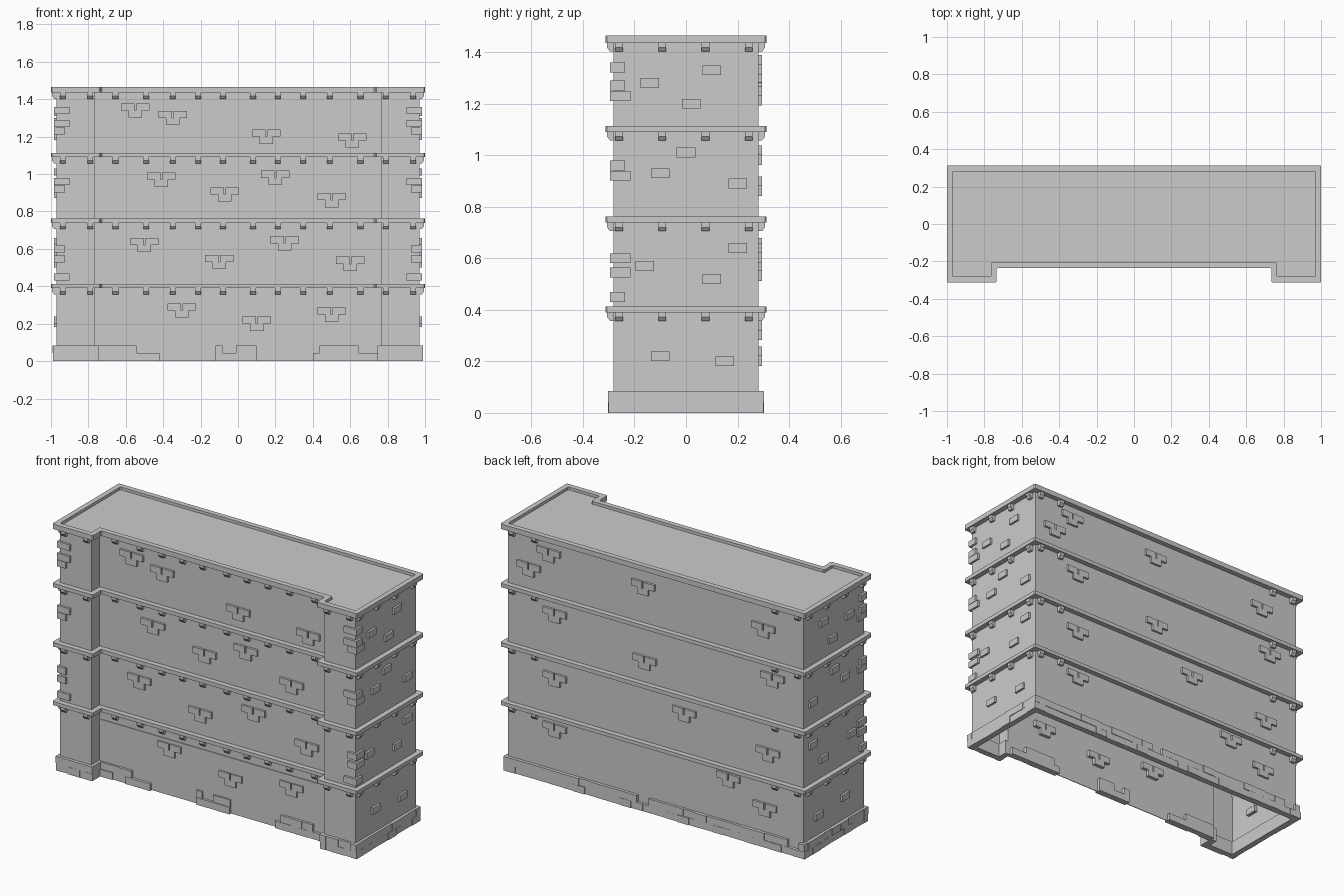
import bpy, bmesh, random
from mathutils import Matrix, Vector

if "Cube" in bpy.data.objects:
    bpy.data.objects.remove(bpy.data.objects["Cube"])

random.seed(4)
W, D, XI, YR = 0.97, 0.282, 0.765, -0.205   # wall half width, half depth, wing edge, recessed front
BANDS = [(0.39, 0.412), (0.738, 0.762), (1.09, 1.113), (1.435, 1.465)]


def outline(o, bev=0.0):
    """U-shaped footprint pushed outward by o, with optional chamfered corners."""
    w, d, xi, yr = W + o, D + o, XI - o, YR - o
    pts = [(-w, -d), (-xi, -d), (-xi, yr), (xi, yr), (xi, -d), (w, -d), (w, d), (-w, d)]
    if not bev:
        return pts
    out = []
    for i, p in enumerate(pts):
        p = Vector(p)
        a, b = Vector(pts[i - 1]), Vector(pts[(i + 1) % len(pts)])
        out += [p + (a - p).normalized() * bev, p + (b - p).normalized() * bev]
    return out


def finish(bm, name):
    bmesh.ops.recalc_face_normals(bm, faces=bm.faces)
    me = bpy.data.meshes.new(name)
    bm.to_mesh(me)
    bm.free()
    ob = bpy.data.objects.new(name, me)
    bpy.context.collection.objects.link(ob)
    return ob


def loft(name, rings, closed=False):
    """Skin between (points, z) rings; closed joins last ring to first."""
    bm = bmesh.new()
    loops = [[bm.verts.new((p[0], p[1], z)) for p in pts] for pts, z in rings]
    n = len(loops[0])
    pairs = list(zip(loops, loops[1:])) + ([(loops[-1], loops[0])] if closed else [])
    for a, b in pairs:
        for i in range(n):
            j = (i + 1) % n
            bm.faces.new((a[i], a[j], b[j], b[i]))
    return finish(bm, name)


def box(bm, lo, hi):
    c = [(a + b) / 2 for a, b in zip(lo, hi)]
    s = [abs(b - a) for a, b in zip(lo, hi)]
    bmesh.ops.create_cube(bm, size=1, matrix=Matrix.Translation(c) @ Matrix.Diagonal((*s, 1)))


def wall_box(bm, axis, sign, plane, u0, u1, z0, z1, out, inn=0.02):
    """Box set in a wall facing sign*axis; u runs along the wall."""
    a, b = plane - sign * inn, plane + sign * out
    if axis == 'y':
        box(bm, (u0, a, z0), (u1, b, z1))
    else:
        box(bm, (a, u0, z0), (b, u1, z1))


# Open-bottomed hollow walls
loft("walls", [(outline(0), 0), (outline(0), 1.45)])

# Floor bands and parapet rim
for i, (z0, z1) in enumerate(BANDS):
    o, n = outline(0.031, 0.006), outline(0.0, 0.006)
    loft("parapet" if i == 3 else f"floor_band_{i + 1}",
         [(n, z0), (o, z0), (o, z1), (n, z1)], closed=True)

# Roof deck
bm = bmesh.new()
bm.faces.new([bm.verts.new((x, y, 1.448)) for x, y in outline(0.002)])
roof = finish(bm, "roof_deck")

# Thin ground-floor panel in the recessed front
bm = bmesh.new()
box(bm, (-0.755, YR - 0.004, 0.0), (0.755, YR, 0.33))
finish(bm, "ground_floor_panel")


# Brackets with a sloped underside
def bracket(bm, axis, sign, plane, u, z):
    prof = [(0, 0), (0.024, 0), (0.024, -0.018), (0.013, -0.033), (0, -0.033)]
    ends = []
    for du in (-0.015, 0.015):
        ends.append([bm.verts.new((u + du, plane + sign * p, z + q) if axis == 'y'
                                  else (plane + sign * p, u + du, z + q)) for p, q in prof])
    bm.faces.new(ends[0])
    bm.faces.new(ends[1][::-1])
    for i in range(5):
        j = (i + 1) % 5
        bm.faces.new((ends[0][i], ends[1][i], ends[1][j], ends[0][j]))


bm = bmesh.new()
for z, _ in BANDS:
    for s in (-1, 1):
        for x in (0.79, 0.937):
            bracket(bm, 'y', -1, -D, s * x, z)
            bracket(bm, 'y', 1, D, s * x, z)
        for x in (0.08, 0.212, 0.348, 0.49, 0.655):
            bracket(bm, 'y', -1, YR, s * x, z)
        for y in (-0.26, -0.092, 0.076, 0.243):
            bracket(bm, 'x', s, s * W, y, z)
finish(bm, "brackets")


# Two-course brick plinth
def plinth(bm, axis, sign, plane, u0, u1, skip=0.0):
    n = max(1, round((u1 - u0) / 0.075))
    step = (u1 - u0) / n
    for row in (0, 1):
        cuts = [u0 + step * k for k in range(n + 1)]
        if row:
            cuts = [u0] + [c + step / 2 for c in cuts[:-1]] + [u1]
        for a, b in zip(cuts, cuts[1:]):
            if row and random.random() < skip:
                continue
            out = 0.018 + random.uniform(-0.004, 0.003)
            wall_box(bm, axis, sign, plane, a, b, row * 0.042,
                     row * 0.042 + 0.042, out)


bm = bmesh.new()
e = 0.018
for s in (-1, 1):
    plinth(bm, 'x', s, s * W, -D - e, D + e, 0.1)
    plinth(bm, 'x', -s, s * XI, -D - e, YR)
    lo, hi = sorted((s * (XI - e), s * (W + e)))
    plinth(bm, 'y', -1, -D, lo, hi)
plinth(bm, 'y', 1, D, -W - e, W + e, 0.2)
for a, b in ((-0.75, -0.42), (-0.12, 0.1), (0.4, 0.75)):
    plinth(bm, 'y', -1, YR, a, b, 0.25)
finish(bm, "plinth_bricks")


# Raised brick clusters scattered over the walls
def cluster(bm, axis, sign, plane, u, z, layout):
    for du, dz in layout:
        wall_box(bm, axis, sign, plane, u + du - 0.036, u + du + 0.036,
                 z + dz - 0.019, z + dz + 0.019, 0.013)


STEP = [(-0.04, 0.019), (0.04, 0.019), (0.0, -0.019)]
PAIR = [(0, 0)]
FRONT = [(-.55, 1.34), (-.35, 1.30), (.15, 1.2), (.61, 1.18), (-.41, .97), (-.07, .89), (.2, .98),
         (.5, .86), (-.5, .62), (-.1, .53), (.25, .63), (.6, .52), (-.3, .27), (.1, .2), (.5, .25)]
BACK = [(.83, 1.23), (.7, 1.35), (.08, 1.32), (-.71, 1.28), (.66, 1.0), (.07, .88), (-.77, 1.0),
        (.66, .62), (-.19, .64), (-.74, .55), (.66, .32), (-.48, .33), (-.72, .22)]
SIDE = [(-.14, 1.28), (.1, 1.33), (.02, 1.2), (-.1, .93), (0, 1.01), (.2, .89), (-.16, .57),
        (.1, .52), (.2, .64), (-.1, .22), (.15, .2)]

bm = bmesh.new()
for u, z in FRONT:
    cluster(bm, 'y', -1, YR, u, z, STEP)
for u, z in BACK:
    cluster(bm, 'y', 1, D, u, z, STEP)
for s in (-1, 1):
    for u, z in SIDE:
        cluster(bm, 'x', s, s * W, u, z, PAIR)
finish(bm, "wall_bricks")

# Corner bricks wrapping the front wing corners
bm = bmesh.new()
for s in (-1, 1):
    for i, z in enumerate((1.23, 1.27, 0.92, 0.96, 0.545, 0.45, 0.60, 1.34)):
        lx, ly = (0.07, 0.045) if i % 2 else (0.045, 0.066)
        x0, x1 = sorted((s * (W - lx), s * (W + 0.013)))
        box(bm, (x0, -D - 0.013, z - 0.019), (x1, -D + ly, z + 0.019))
finish(bm, "corner_bricks")
